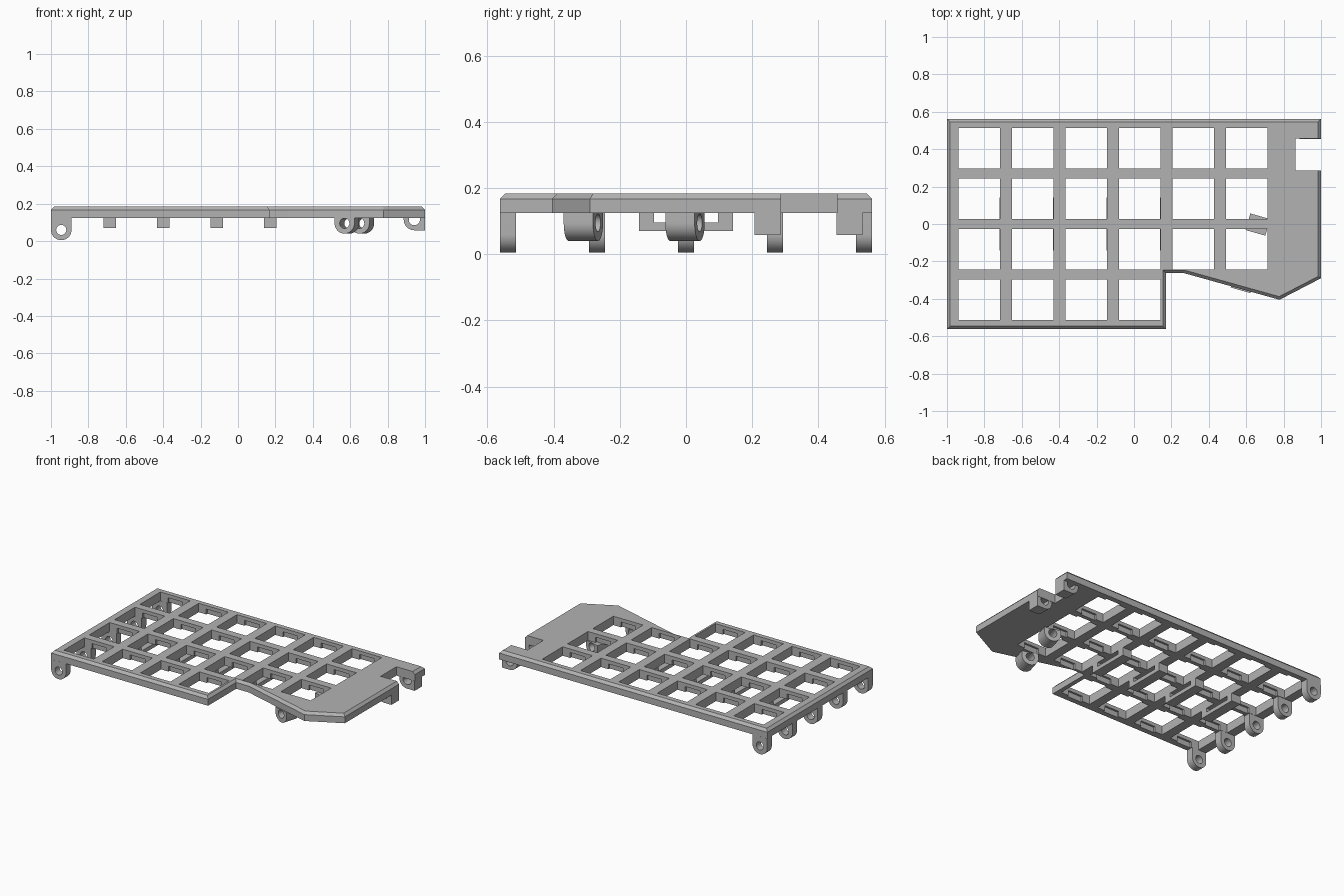
import bpy, bmesh, math
from mathutils import Matrix, Vector

cube = bpy.data.objects.get("Cube")
if cube:
    bpy.data.objects.remove(cube)

grey = bpy.data.materials.new("plain_grey")
grey.use_nodes = True
colour = (0.45, 0.45, 0.45, 1)
grey.diffuse_color = colour
grey.node_tree.nodes["Principled BSDF"].inputs["Base Color"].default_value = colour

BOTTOM, SHOULDER, TOP = 0.124, 0.167, 0.184
BEVEL = 0.016


def make_object(name, bm):
    bmesh.ops.recalc_face_normals(bm, faces=bm.faces)
    mesh = bpy.data.meshes.new(name)
    bm.to_mesh(mesh)
    bm.free()
    mesh.materials.append(grey)
    ob = bpy.data.objects.new(name, mesh)
    bpy.context.collection.objects.link(ob)
    return ob


def loft(bm, rings):
    """Skin a stack of equal-length rings and cap both ends."""
    loops = [[bm.verts.new(p) for p in ring] for ring in rings]
    count = len(loops[0])
    for a, b in zip(loops, loops[1:]):
        for i in range(count):
            j = (i + 1) % count
            bm.faces.new((a[i], a[j], b[j], b[i]))
    bm.faces.new(loops[0][::-1])
    bm.faces.new(loops[-1])


def box(bm, x0, x1, y0, y1, z0, z1):
    corners = [(x0, y0), (x1, y0), (x1, y1), (x0, y1)]
    loft(bm, [[(x, y, z) for x, y in corners] for z in (z0, z1)])


def cut(target, bm):
    """Subtract the cutter geometry and discard the cutter."""
    cutter = make_object("cutter", bm)
    cutter.hide_render = True
    mod = target.modifiers.new("cut", 'BOOLEAN')
    mod.operation, mod.solver, mod.object = 'DIFFERENCE', 'EXACT', cutter
    bpy.context.view_layer.objects.active = target
    bpy.ops.object.modifier_apply(modifier=mod.name)
    bpy.data.objects.remove(cutter)


def inset(points, d):
    """Mitred inward offset of a counter-clockwise outline."""
    result = []
    for i, p in enumerate(points):
        p = Vector(p)
        a = (p - Vector(points[i - 1])).normalized()
        b = (Vector(points[(i + 1) % len(points)]) - p).normalized()
        na, nb = Vector((-a.y, a.x)), Vector((-b.y, b.x))
        result.append(p + (na + nb) * d / (1 + na.dot(nb)))
    return result


# Plate with chamfered upper rim
outline = [(-1, -0.562), (0.17, -0.562), (0.17, -0.262), (0.265, -0.262),
           (0.778, -0.405), (1, -0.29), (1, 0.562), (-1, 0.562)]
bm = bmesh.new()
loft(bm, [[(x, y, BOTTOM) for x, y in outline],
          [(x, y, SHOULDER) for x, y in outline],
          [(x, y, TOP) for x, y in inset(outline, BEVEL)]])
plate = make_object("key_plate", bm)

# Key openings, with wider clip recesses on the underside
cells = [(-0.828 + 0.286 * c, 0.405 - 0.27 * r)
         for r in range(4) for c in range(4 if r == 3 else 6)]
openings, recesses = bmesh.new(), bmesh.new()
for x, y in cells:
    box(openings, x - 0.111, x + 0.111, y - 0.109, y + 0.109, 0.05, 0.3)
    box(recesses, x - 0.055, x + 0.055, y - 0.122, y + 0.122, 0.05, 0.16)
cut(plate, openings)
cut(plate, recesses)

# Side notch
bm = bmesh.new()
box(bm, 0.863, 1.1, 0.287, 0.456, 0.05, 0.3)
cut(plate, bm)


def lug(name, centre, length, zc, r, hole, angle=0.0, square=False):
    """Hanging hinge lug with a round pin hole along its length."""
    end = 270 if square else 360
    profile = [(-r, BOTTOM)]
    steps = 12 if square else 24
    for i in range(steps + 1):
        t = math.radians(180 + (end - 180) * i / steps)
        profile.append((r * math.cos(t), zc + r * math.sin(t)))
    if square:
        profile.append((r, zc - r))
    profile.append((r, BOTTOM))
    place = Matrix.Translation((*centre, 0)) @ Matrix.Rotation(angle, 4, 'Z')
    bm = bmesh.new()
    loft(bm, [[(u, y, z) for u, z in profile] for y in (-length / 2, length / 2)])
    bm.transform(place)
    ob = make_object(name, bm)
    pin = bmesh.new()
    ring = [(hole * math.cos(math.tau * i / 32), zc + hole * math.sin(math.tau * i / 32))
            for i in range(32)]
    loft(pin, [[(u, y, z) for u, z in ring] for y in (-length, length)])
    pin.transform(place)
    cut(ob, pin)
    bpy.ops.object.select_all(action='DESELECT')
    ob.select_set(True)
    bpy.context.view_layer.objects.active = ob
    bpy.ops.object.shade_smooth_by_angle(angle=math.radians(30))


# Row of lugs along the right edge of the model
for i in range(5):
    lug(f"edge_lug_{i + 1}", (-0.945, -0.538 + 0.269 * i), 0.049, 0.06, 0.055, 0.027)

# Square-cornered lugs either side of the notch
for name, y in (("front", 0.246), ("back", 0.494)):
    lug(f"notch_lug_{name}", (0.943, y), 0.078, 0.115, 0.057, 0.03, square=True)

# Slanted barrels under the thumb area
for name, centre in (("front", (0.582, -0.31)), ("back", (0.662, -0.003))):
    lug(f"thumb_barrel_{name}", centre, 0.092, 0.095, 0.055, 0.027,
        angle=math.radians(-16))

# Cable bridges below the column bars
for i in range(4):
    x = -0.685 + 0.286 * i
    bm = bmesh.new()
    side = [(-0.142, BOTTOM), (-0.142, 0.07), (0.142, 0.07), (0.142, BOTTOM),
            (0.097, BOTTOM), (0.097, 0.096), (-0.097, 0.096), (-0.097, BOTTOM)]
    loft(bm, [[(x + dx, y, z) for y, z in side] for dx in (-0.034, 0.034)])
    make_object(f"cable_bridge_{i + 1}", bm)
